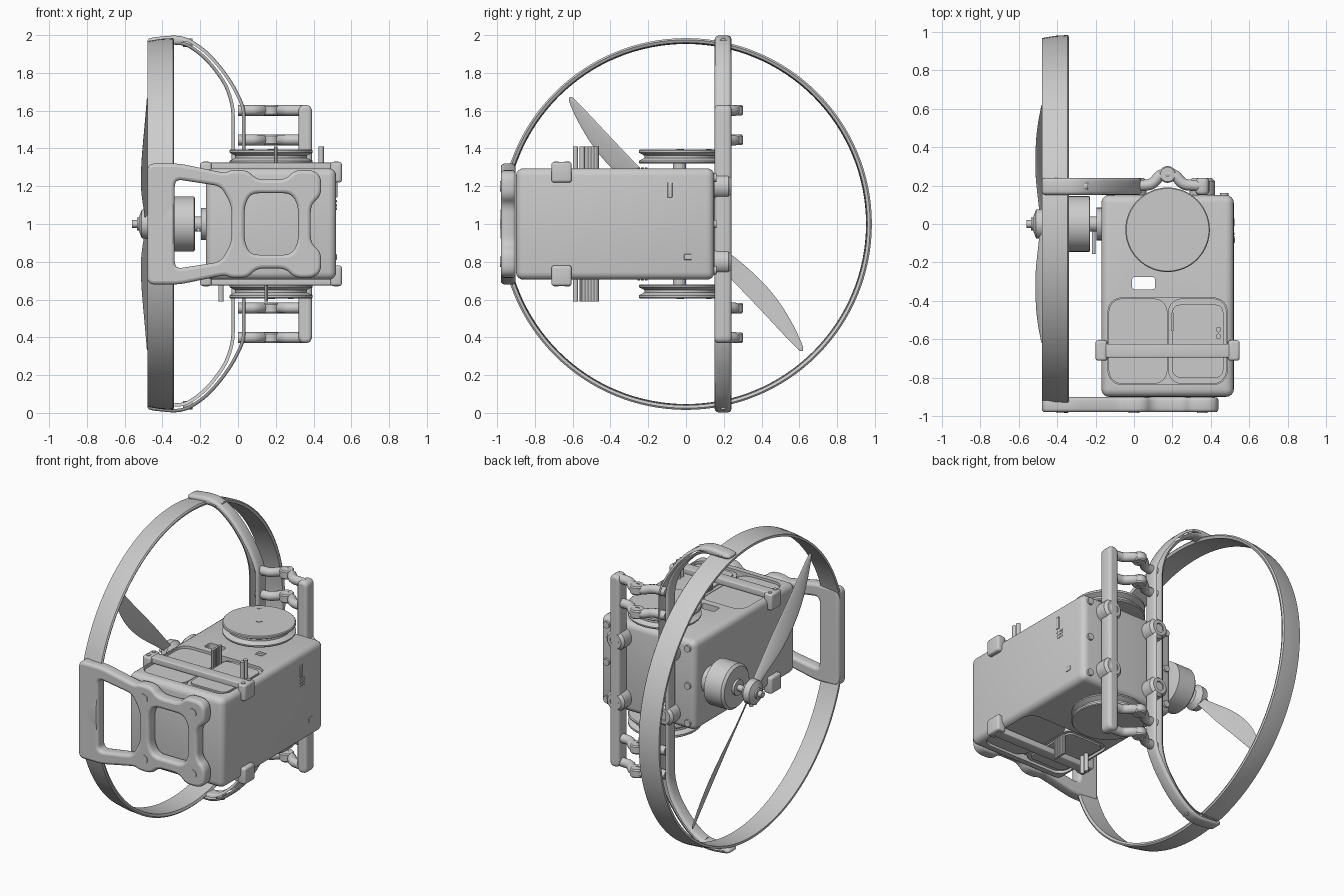
import bpy, bmesh, math
from mathutils import Matrix, Vector

if "Cube" in bpy.data.objects:
    bpy.data.objects.remove(bpy.data.objects["Cube"])

CX = 0.175                      # body centre line in x, machine axis at z = 1
AX = {'X': Matrix.Rotation(math.pi / 2, 4, 'Y'), 'Y': Matrix.Rotation(-math.pi / 2, 4, 'X'), 'Z': Matrix()}


def add(name, bm):
    bmesh.ops.recalc_face_normals(bm, faces=bm.faces)
    me = bpy.data.meshes.new(name)
    bm.to_mesh(me)
    bm.free()
    ob = bpy.data.objects.new(name, me)
    bpy.context.collection.objects.link(ob)
    return ob


def apply_mods(ob):
    bpy.context.view_layer.objects.active = ob
    for m in list(ob.modifiers):
        bpy.ops.object.modifier_apply(modifier=m.name)


def box(name, x0, x1, y0, y1, z0, z1, bevel=0.0, upright=0.0):
    bm = bmesh.new()
    size = Matrix.Diagonal((x1 - x0, y1 - y0, z1 - z0, 1))
    bmesh.ops.create_cube(bm, size=1, matrix=Matrix.Translation(((x0 + x1) / 2, (y0 + y1) / 2, (z0 + z1) / 2)) @ size)
    if upright:                 # round only the vertical corners
        es = [e for e in bm.edges if abs(e.verts[0].co.z - e.verts[1].co.z) > 1e-5]
        bmesh.ops.bevel(bm, geom=es, offset=upright, segments=6, profile=0.5, affect='EDGES')
    if bevel:
        bmesh.ops.bevel(bm, geom=bm.edges[:], offset=bevel, segments=4, profile=0.5, affect='EDGES')
    return add(name, bm)


def lathe(name, profile, loc, axis='Z', n=48, closed=False):
    """Turn (radius, height) points about an axis through loc."""
    bm = bmesh.new()
    rows = [[bm.verts.new((r * math.cos(2 * math.pi * i / n), r * math.sin(2 * math.pi * i / n), h))
             for i in range(n)] for r, h in profile]
    pairs = list(zip(rows, rows[1:])) + ([(rows[-1], rows[0])] if closed else [])
    for a, b in pairs:
        for i in range(n):
            bm.faces.new((a[i], a[(i + 1) % n], b[(i + 1) % n], b[i]))
    bmesh.ops.remove_doubles(bm, verts=bm.verts, dist=1e-6)
    bm.transform(Matrix.Translation(loc) @ AX[axis])
    return add(name, bm)


def cyl(name, loc, r, length, axis='Z', n=24):
    """Cylinder starting at loc and running along +axis."""
    return lathe(name, [(0, 0), (r, 0), (r, length), (0, length)], loc, axis, n)


def rounded(pts, r):
    pts, out = [Vector(p) for p in pts], []
    for i, p in enumerate(pts):
        a, b = pts[i - 1] - p, pts[(i + 1) % len(pts)] - p
        a = p + a.normalized() * min(r, a.length * 0.45)
        b = p + b.normalized() * min(r, b.length * 0.45)
        out += [a * (1 - t) ** 2 + p * 2 * t * (1 - t) + b * t * t for t in (0, .2, .4, .6, .8, 1)]
    return out


def to_mesh(name, cu):
    ob = bpy.data.objects.new(name, cu)
    bpy.context.collection.objects.link(ob)
    bpy.ops.object.select_all(action='DESELECT')
    ob.select_set(True)
    bpy.context.view_layer.objects.active = ob
    bpy.ops.object.convert(target='MESH')
    return bpy.context.view_layer.objects.active


def plate(name, loops, y0, y1, r=0.04, edge=0.018):
    """Flat x-z plate with soft edges; loops after the first are holes."""
    cu = bpy.data.curves.new(name, 'CURVE')
    cu.dimensions, cu.fill_mode = '2D', 'BOTH'
    cu.extrude, cu.bevel_depth, cu.offset, cu.bevel_resolution = (y1 - y0) / 2 - edge, edge, -edge, 2
    for loop in loops:
        pts = rounded(loop, r)
        sp = cu.splines.new('POLY')
        sp.points.add(len(pts) - 1)
        for q, p in zip(sp.points, pts):
            q.co = (p.x, p.y, 0, 1)
        sp.use_cyclic_u = True
    ob = to_mesh(name, cu)
    ob.matrix_world = Matrix.Translation((0, (y0 + y1) / 2, 1)) @ Matrix.Rotation(math.pi / 2, 4, 'X')
    return ob


def tube(name, pts, r):
    cu = bpy.data.curves.new(name, 'CURVE')
    cu.dimensions, cu.bevel_depth, cu.bevel_resolution, cu.use_fill_caps = '3D', r, 4, True
    sp = cu.splines.new('NURBS')
    sp.points.add(len(pts) - 1)
    for q, p in zip(sp.points, pts):
        q.co = (*p, 1)
    sp.use_endpoint_u, sp.order_u = True, 3
    return to_mesh(name, cu)


def mirrored(half):
    return half + [(x, -v) for x, v in reversed(half)]


HALF_TURN = Matrix.Translation((CX, 0, 1)) @ Matrix.Rotation(math.pi, 4, 'Y') @ Matrix.Translation((-CX, 0, -1))


def both(ob):
    """Repeat a top part on the underside by a half turn about the body axis."""
    o2 = ob.copy()
    o2.name = "lower_" + ob.name
    o2.matrix_world = HALF_TURN @ ob.matrix_world
    bpy.context.collection.objects.link(o2)
    return o2


# body case with battery pockets and through slot
body = box("body_case", -0.17, 0.52, -0.9, 0.15, 0.705, 1.295, bevel=0.04)
pocket = box("pocket_cutter", -0.135, 0.485, -0.835, -0.385, 1.255, 1.4, upright=0.07)
slot = box("slot_cutter", -0.01, 0.11, -0.34, -0.275, 0.5, 1.5, upright=0.015)
cutters = [pocket, both(pocket), slot]
for c in cutters:
    c.hide_render = True
    m = body.modifiers.new("cut", 'BOOLEAN')
    m.object, m.solver = c, 'EXACT'
bpy.context.view_layer.update()
apply_mods(body)
for c in cutters:
    bpy.data.objects.remove(c)

# parts on the top face, repeated underneath
top = [box("battery_left", -0.132, 0.174, -0.832, -0.388, 1.2, 1.28, upright=0.07),
       box("battery_right", 0.178, 0.482, -0.832, -0.388, 1.2, 1.28, upright=0.07),
       box("battery_lid", 0.2, 0.465, -0.8, -0.42, 1.27, 1.29, upright=0.04),
       box("strap", -0.19, 0.54, -0.695, -0.625, 1.285, 1.325, bevel=0.006),
       box("cable_comb", 0.195, 0.205, -0.555, -0.465, 1.27, 1.41),
       cyl("spool_post", (CX, -0.035, 1.28), 0.035, 0.05),
       lathe("spool", [(0, 0), (.215, 0), (.22, .006), (.22, .014), (.19, .03), (.19, .042), (.22, .058),
                       (.22, .07), (.215, .075), (0, .075)], (CX, -0.03, 1.32), n=64),
       cyl("spool_screw", (CX, -0.03, 1.39), 0.02, 0.008),
       cyl("spool_pin", (0.07, 0.12, 1.39), 0.014, 0.007)]
for x0 in (-0.2, 0.49):
    top.append(box("strap_clip", x0, x0 + 0.06, -0.712, -0.605, 1.22, 1.328, bevel=0.014))
    top += [cyl("clip_screw", (x0 + 0.03, y, 1.322), 0.013, 0.01, n=16) for y in (-0.63, -0.687)]
for y in (-0.55, -0.585):
    top.append(cyl("cable_pin", (0.44, y, 1.27), 0.014, 0.14, n=12))
for i in range(6):
    top.append(cyl("comb_rib", (0.2, -0.55 + i * 0.016, 1.27), 0.009, 0.14, n=8))
for i in range(9):
    top.append(cyl("vent_dot", (0.305 + i % 3 * 0.02, -0.25 + i // 3 * 0.02, 1.29), 0.007, 0.008, n=8))
for ob in top:
    both(ob)

# switch, vents and port on the right side, screws on the rear
box("side_switch", 0.51, 0.526, -0.098, -0.072, 1.14, 1.22, bevel=0.004)
box("side_port", 0.51, 0.524, -0.01, 0.03, 0.81, 0.84, bevel=0.004)
for i in range(9):
    cyl("side_dot", (0.515, -0.09 + i % 3 * 0.02, 1.08 + i // 3 * 0.02), 0.007, 0.008, 'X', 8)
for x in (-0.12, 0.47):
    for z in (0.755, 1.0, 1.245):
        cyl("rear_screw", (x, 0.13, z), 0.022, 0.032, 'Y', 16)

# guard ring
lathe("guard_ring", [(0.953, -0.48), (0.968, -0.48), (0.98, -0.41), (0.984, -0.345), (0.975, -0.338),
                     (0.96, -0.345), (0.955, -0.41)], (0, 0, 1), 'X', 128, closed=True)

# front frame: ring bracket, arms and square mount
plate("front_frame", [
    mirrored([(-.48, .32), (-.31, .32), (-.07, .27), (-.04, .285), (.05, .285), (.1, .235), (.25, .235),
              (.3, .285), (.4, .285), (.44, .25), (.44, .15), (.385, .1)]),
    mirrored([(-.335, .238), (-.09, .2), (-.035, .1)]),
    mirrored([(.035, .1), (.07, .163), (.28, .163), (.318, .1)])], -0.98, -0.902)

# rear frame: long arm to the ring and a straight bar, joined by bowed rungs
arm = [(-.48, .95), (-.48, .985), (-.33, 1.0), (-.26, .985), (-.17, .925), (-.09, .84), (-.02, .74),
       (.025, .65), (.04, .6), (.04, .3)]
inner = [(-.035, .3), (-.035, .62), (-.07, .73), (-.14, .83), (-.21, .9), (-.28, .945), (-.34, .95)]
plate("rear_arm", [arm + [(x, -v) for x, v in reversed(arm)] + [(x, -v) for x, v in reversed(inner)] + inner],
      0.152, 0.24, 0.05)
plate("rear_bar", [mirrored([(.32, .63), (.392, .63)])[::-1]], 0.152, 0.24)
for z in (1.602, 1.445, 0.555, 0.398):
    tube("rear_rung", [(0, .2, z), (.06, .2, z), (.1, .21, z), (.14, .262, z), (.21, .262, z), (.25, .21, z),
                       (.29, .2, z), (.355, .2, z)], 0.029)
    lathe("rung_eye", [(.014, -.028), (.038, -.028), (.044, -.02), (.044, .02), (.038, .028), (.014, .028)],
          (CX, 0.258, z), closed=True, n=24)

# bosses and bolts at the four mounting points, front and rear
for x in (0.0, 0.355):
    for z in (0.8, 1.2):
        cyl("front_bolt", (x, -0.984, z), 0.028, 0.05, 'Y')
        lathe("rear_boss", [(0, 0), (.066, 0), (.066, .072), (.05, .088), (.03, .088), (.028, .08), (0, .08)],
              (x, 0.152, z), 'Y', 32)
for z in (0.04, 1.96):
    cyl("ring_bolt", (-0.29, 0.197, z), 0.022, 0.05, 'X', 16)

# motor and its mount
lathe("motor_bell", [(0, -.385), (.05, -.385), (.05, -.37), (.13, -.37), (.145, -.355), (.145, -.232),
                     (.135, -.228), (0, -.228)], (0, 0, 1), 'X', 64)
lathe("motor_mount", [(0, -.24), (.04, -.24), (.04, -.195), (.085, -.195), (.085, -.16), (0, -.16)],
      (0, 0, 1), 'X', 32)
cyl("motor_shaft", (-0.56, 0, 1), 0.02, 0.2, 'X')
lathe("propeller_hub", [(0, -.535), (.035, -.535), (.035, -.525), (.075, -.51), (.08, -.47), (.05, -.44), (0, -.44)],
      (0, 0, 1), 'X', 32)
cyl("motor_cable", (-0.21, -0.155, 0.97), 0.009, 0.15, 'Y', 12)

# propeller blades: radius, rear edge, front edge, pitch slope
stations = [(.03, -.025, .03, -.6), (.12, -.025, .04, -.6), (.27, -.032, .077, -.55), (.4, -.035, .1, -.45),
            (.58, -.03, .11, -.35), (.75, -.026, .077, -.28), (.87, -.019, .035, -.22), (.915, -.012, .012, -.2)]
for k, sgn in (("lower", 1), ("upper", -1)):
    bm, rows = bmesh.new(), []
    for s, p0, p1, a in stations:
        row = []
        for t, h in ((0, 0), (.3, .008), (.7, .008), (1, 0), (.7, -.003), (.3, -.003)):
            p = p0 + (p1 - p0) * t
            row.append(bm.verts.new((-.475 + a * p - h, sgn * (.676 * s + .737 * p), 1 + sgn * (-.737 * s + .676 * p))))
        rows.append(row)
    for a, b in zip(rows, rows[1:]):
        for i in range(6):
            bm.faces.new((a[i], a[(i + 1) % 6], b[(i + 1) % 6], b[i]))
    bm.faces.new(rows[0])
    bm.faces.new(rows[-1])
    blade = add(k + "_blade", bm)
    blade.modifiers.new("smooth", 'SUBSURF').levels = 2
    apply_mods(blade)

# smooth shading with sharp edges kept
bpy.ops.object.select_all(action='SELECT')
bpy.context.view_layer.objects.active = body
bpy.ops.object.shade_smooth_by_angle(angle=math.radians(35))
